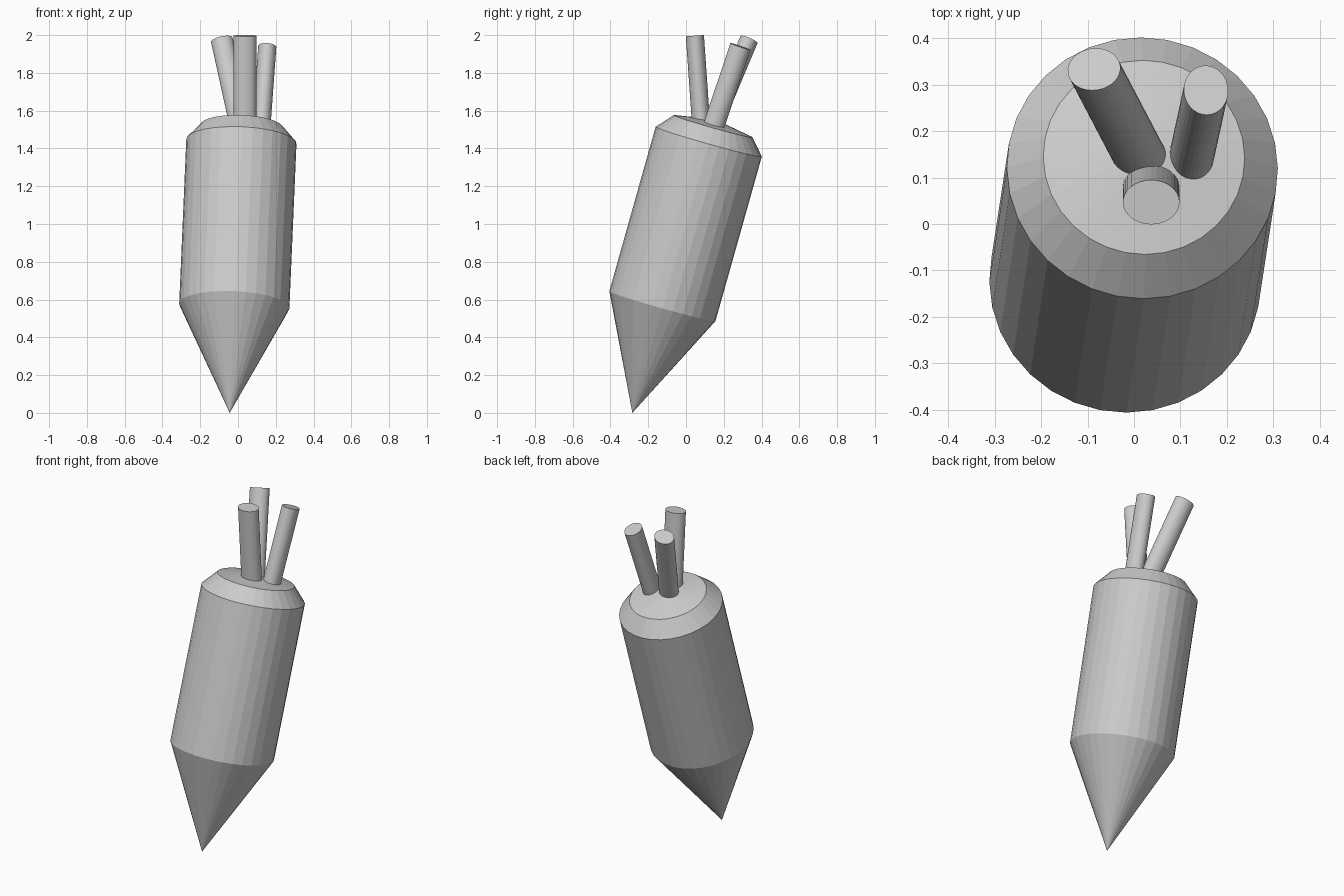
import bpy, bmesh, math
from mathutils import Vector

cube = bpy.data.objects.get("Cube")
if cube:
    bpy.data.objects.remove(cube, do_unlink=True)

SIDES = 32

grey = bpy.data.materials.new("plain grey")
grey.use_nodes = True
grey.diffuse_color = (0.6, 0.6, 0.6, 1)
grey.node_tree.nodes["Principled BSDF"].inputs["Base Color"].default_value = grey.diffuse_color


def lathe(name, start, axis, profile):
    """Flat-sided solid along an axis; profile rows are (x radius, y radius, height)."""
    axis = Vector(axis).normalized()
    u = Vector((0, 1, 0)).cross(axis).normalized()
    v = axis.cross(u)
    bm = bmesh.new()
    rings = []
    for rx, ry, h in profile:
        centre = Vector(start) + axis * h
        if rx == 0:
            rings.append([bm.verts.new(centre)])
            continue
        angles = [math.tau * i / SIDES for i in range(SIDES)]
        rings.append([bm.verts.new(centre + u * rx * math.cos(a) + v * ry * math.sin(a))
                      for a in angles])
    for low, high in zip(rings, rings[1:]):
        for i in range(SIDES):
            j = (i + 1) % SIDES
            if len(low) == 1:
                bm.faces.new((low[0], high[j], high[i]))
            elif len(high) == 1:
                bm.faces.new((low[i], low[j], high[0]))
            else:
                bm.faces.new((low[i], low[j], high[j], high[i]))
    # Close any open ends
    for ring in (rings[0], rings[-1]):
        if len(ring) > 1:
            bm.faces.new(ring)
    bmesh.ops.recalc_face_normals(bm, faces=bm.faces)
    mesh = bpy.data.meshes.new(name)
    bm.to_mesh(mesh)
    bm.free()
    mesh.materials.append(grey)
    obj = bpy.data.objects.new(name, mesh)
    bpy.context.collection.objects.link(obj)
    return obj


# Leaning body: pointed tip, straight barrel and shallow domed top
R = 0.292
lathe("pointed_body", (-0.044, -0.284, 0), (0.0375, 0.245, 0.87),
      [(0, 0, 0), (R, R, 0.588), (R, R, 1.493), (0.217, 0.217, 1.578), (0, 0, 1.616)])

# Three splayed rods: cap centre, direction, oval radii
rods = {
    "front_rod": ((0.037, 0.047, 1.997), (0, -0.07, 1), 0.061, 0.048),
    "right_rod": ((-0.086, 0.333, 1.975), (-0.22, 0.42, 1), 0.058, 0.049),
    "left_rod": ((0.155, 0.288, 1.94), (0.073, 0.335, 1), 0.048, 0.056),
}
for name, (cap, direction, rx, ry) in rods.items():
    d = Vector(direction).normalized()
    length = 0.5
    lathe(name, Vector(cap) - d * length, d, [(rx, ry, 0), (rx, ry, length)])
